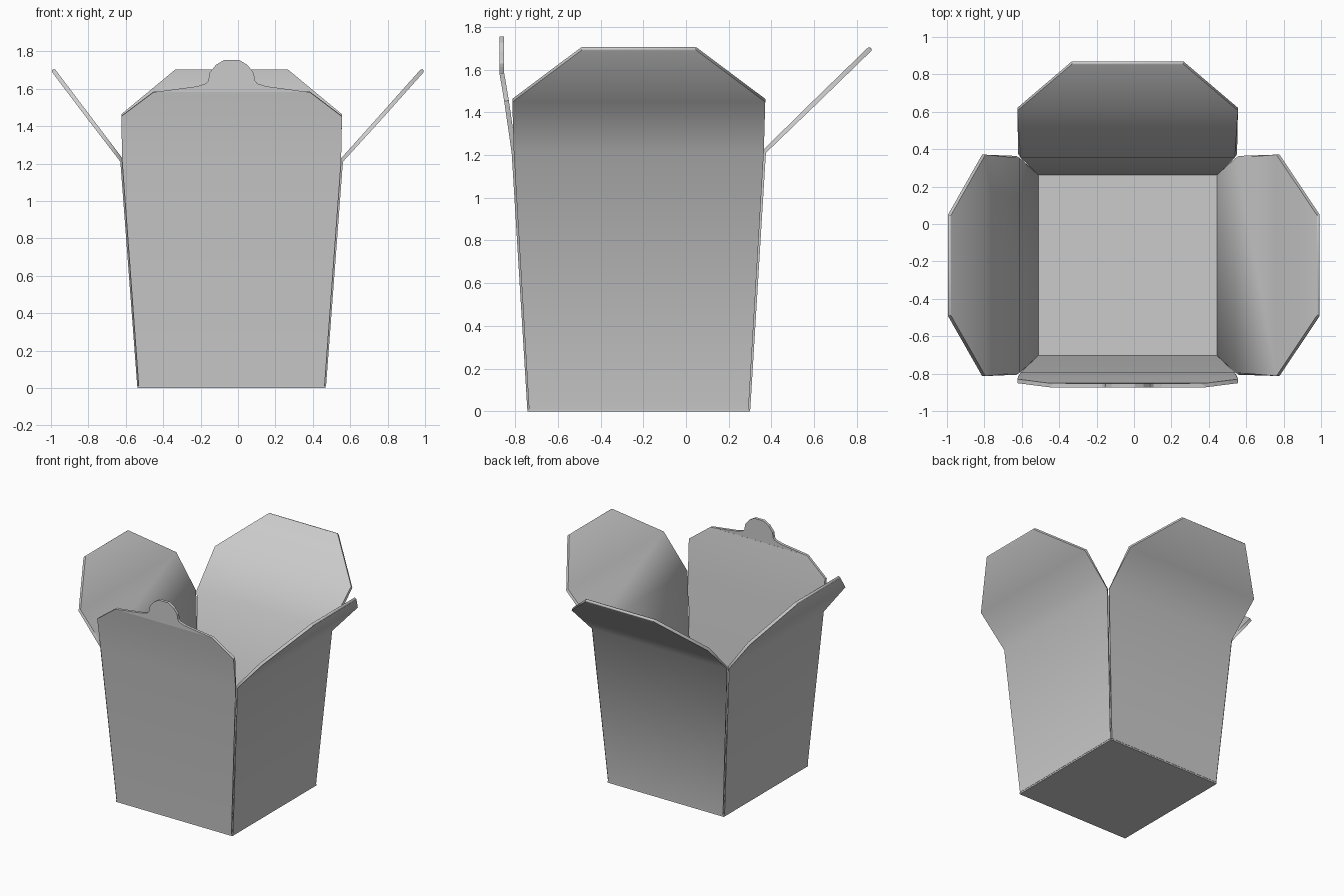
import bpy, bmesh, math
from mathutils import Vector, Matrix

if "Cube" in bpy.data.objects:
    bpy.data.objects.remove(bpy.data.objects["Cube"])

CENTER = Vector((-0.034, -0.221, 0))   # axis of the carton
T = 0.022                              # card thickness
RIM = 1.21                             # fold height


def finish(name, bm, angle=0.0):
    """Local frame: x across, -y outward, z up; angle turns it round the carton."""
    bmesh.ops.recalc_face_normals(bm, faces=bm.faces[:])
    bm.transform(Matrix.Translation(CENTER) @ Matrix.Rotation(math.radians(angle), 4, 'Z'))
    me = bpy.data.meshes.new(name)
    bm.to_mesh(me)
    bm.free()
    ob = bpy.data.objects.new(name, me)
    bpy.context.collection.objects.link(ob)
    return ob


def smooth(ob):
    bpy.ops.object.select_all(action='DESELECT')
    ob.select_set(True)
    bpy.context.view_layer.objects.active = ob
    bpy.ops.object.shade_smooth_by_angle(angle=math.radians(55))


def loft(name, rows, angle):
    """Rows hold (outer d, outer z, outer half-width, inner d, inner z, inner half-width)."""
    bm = bmesh.new()
    rings = []
    for do, zo, wo, di, zi, wi in rows:
        rings.append([bm.verts.new(p) for p in
                      ((-wo, -do, zo), (wo, -do, zo), (wi, -di, zi), (-wi, -di, zi))])
    for a, b in zip(rings, rings[1:]):
        for i in range(4):
            j = (i + 1) % 4
            bm.faces.new((a[i], a[j], b[j], b[i]))
    bm.faces.new(rings[0][::-1])
    bm.faces.new(rings[-1])
    ob = finish(name, bm, angle)
    smooth(ob)
    return ob


def side(name, angle, base, base_w, inner, inner_w, mid, tip, rounded=True):
    """One wall with its fold-out flap; mid and tip are (distance, z, half-width)."""
    run = Vector((tip[0] - 0.595, tip[1] - RIM)).normalized()
    n = Vector((-run.y, run.x)) * T                     # towards the inner face
    fold = (n + Vector((-T, 0))) / 2
    rows = [(base, 0.012, base_w - 0.008, inner, 0.012, inner_w),
            (0.595, RIM, 0.585, 0.595 + fold.x, RIM + fold.y, 0.573)]
    for d, z, w in (mid, tip):
        rows.append((d, z, w, d + n.x, z + n.y, w))
    if rounded:
        # softened tip
        d, z, w = tip
        e = run * 0.007
        rows.append((d + e.x + n.x * .3, z + e.y + n.y * .3, w - .006,
                     d + e.x + n.x * .7, z + e.y + n.y * .7, w - .006))
    return loft(name, rows, angle)


# Four walls with flaps
side("right_wall_and_flap", 90, 0.505, 0.522, 0.477, 0.482,
     (0.812, 1.448, 0.592), (1.027, 1.689, 0.27))
side("left_wall_and_flap", -90, 0.505, 0.522, 0.477, 0.482,
     (0.778, 1.448, 0.592), (0.961, 1.690, 0.27))
side("back_wall_and_flap", 180, 0.522, 0.505, 0.482, 0.477,
     (0.842, 1.448, 0.590), (1.089, 1.688, 0.30))
side("front_wall_and_flap", 0, 0.522, 0.505, 0.482, 0.477,
     (0.630, 1.452, 0.590), (0.652, 1.582, 0.417), rounded=False)

# Upright edge of the front flap with locking tab
half = [(0.417, 1.582), (0.185, 1.613), (0.138, 1.628), (0.125, 1.643),
        (0.118, 1.685), (0.085, 1.727), (0.040, 1.754)]
outline = half + [(-x, z) for x, z in reversed(half)]
bm = bmesh.new()
face = bm.faces.new([bm.verts.new((x, -0.653, z)) for x, z in outline])
ext = bmesh.ops.extrude_face_region(bm, geom=[face])
bmesh.ops.translate(bm, vec=(0, T, 0),
                    verts=[v for v in ext["geom"] if isinstance(v, bmesh.types.BMVert)])
finish("locking_tab", bm)

# Floor
bm = bmesh.new()
bmesh.ops.create_cube(bm, size=1, matrix=Matrix.Translation((0, 0, 0.006))
                      @ Matrix.Diagonal((1.006, 1.04, 0.012, 1)))
finish("floor", bm)
